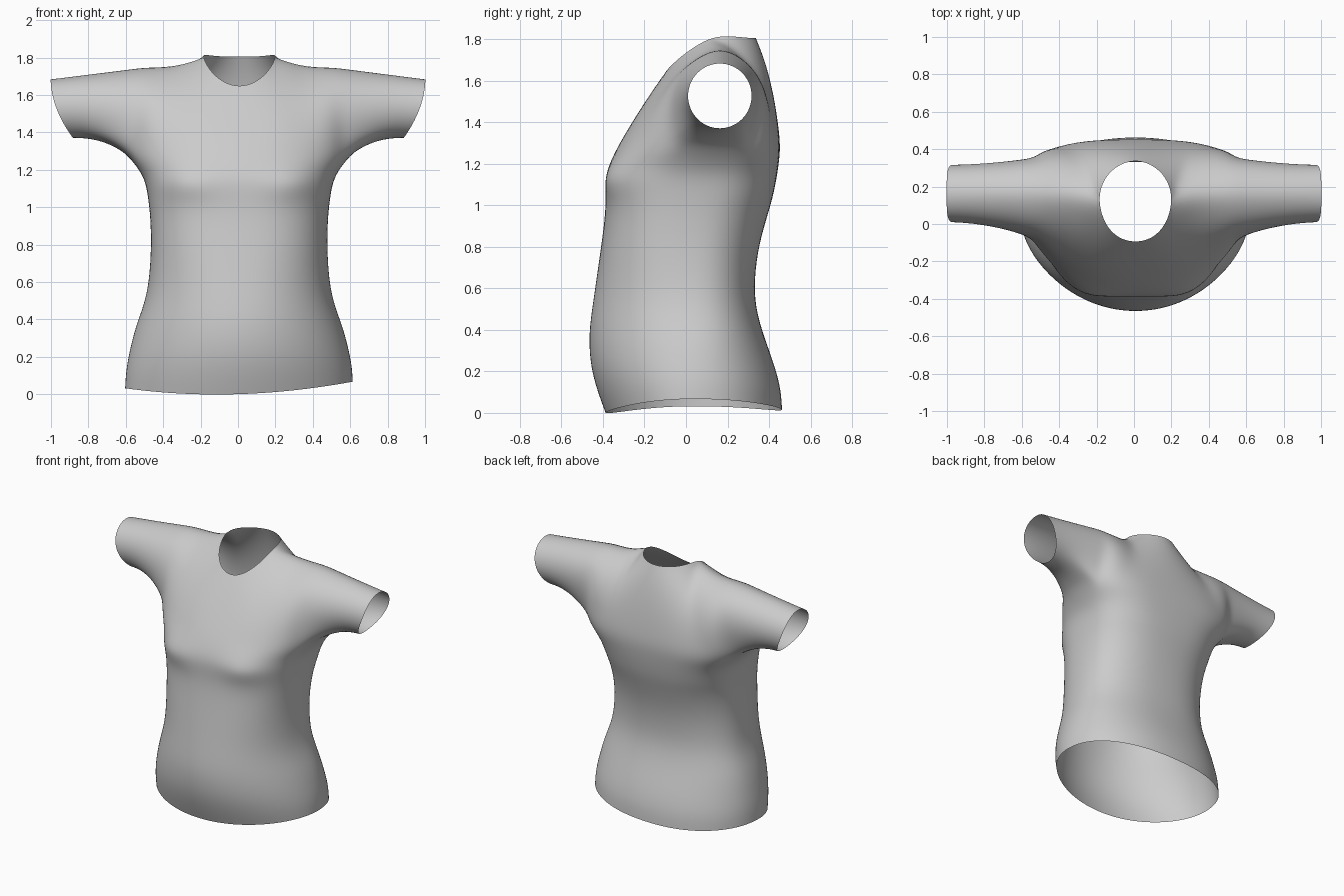
import bpy, bmesh, math
from mathutils import Vector

if "Cube" in bpy.data.objects:
    bpy.data.objects.remove(bpy.data.objects["Cube"])

M = 6        # yoke rows between armpit level and shoulder
SLEEVE = 6   # sleeve rows

# Torso sections: z, half width, front y, back y, side y, front squareness, back squareness
SECTIONS = [
    (0.00, 0.612, -0.39, 0.465, 0.03, 2.0, 2.2),
    (0.10, 0.608, -0.428, 0.460, 0.03, 2.0, 2.2),
    (0.22, 0.588, -0.462, 0.430, 0.03, 2.0, 2.2),
    (0.36, 0.557, -0.472, 0.380, 0.03, 2.0, 2.3),
    (0.48, 0.510, -0.458, 0.343, 0.02, 2.1, 2.4),
    (0.60, 0.484, -0.440, 0.328, 0.02, 2.2, 2.4),
    (0.78, 0.472, -0.414, 0.345, 0.02, 2.4, 2.4),
    (0.94, 0.476, -0.392, 0.390, 0.03, 2.5, 2.5),
    (1.03, 0.486, -0.388, 0.418, 0.05, 2.6, 2.7),
    (1.12, 0.499, -0.388, 0.436, 0.07, 2.7, 2.9),
    (1.19, 0.527, -0.374, 0.447, 0.10, 2.5, 3.0),
    (1.28, 0.600, -0.332, 0.457, 0.13, 2.3, 3.1),
]
# Neckline then shoulder seam, from the centre outwards
SHOULDER = [(0.2, 0.12, 1.815), (0.3, 0.15, 1.778), (0.4, 0.16, 1.762), (0.5, 0.165, 1.757)]
FRONT_TOP = [(0, -0.1, 1.64), (0.09, -0.08, 1.666), (0.165, -0.005, 1.735)] + SHOULDER
BACK_TOP = [(0, 0.35, 1.805), (0.11, 0.31, 1.805), (0.18, 0.225, 1.815)] + SHOULDER


def section(z, w, yf, yb, yc, nf, nb):
    """Half ring from the front centre round the side to the back centre."""
    pts = []
    for j in range(17):
        t = math.pi * j / 16
        s, c = abs(math.sin(t)), math.cos(t)
        n, end = (nf, yf) if j <= 8 else (nb, yb)
        x, y = w * s ** (2 / n), yc + (end - yc) * abs(c) ** (2 / n)
        if j < 8:   # bust
            y -= 0.034 * math.exp(-((x - 0.28) / 0.13) ** 2 - ((z - 1.13) / 0.075) ** 2)
        lift = (0.05 * s * s + (0.015 if c < 0 else 0) * c * c) * max(0, 1 - z / 0.36)
        pts.append(Vector((x, y, z + lift)))
    return pts


def yoke_column(b, top, ky, kz):
    """Curved line from the chest up to the neck or shoulder."""
    t = Vector(top)
    c = Vector(((b.x + t.x) / 2, b.y + ky * (t.y - b.y), b.z + kz * (t.z - b.z)))
    return [b * (1 - u) ** 2 + c * 2 * u * (1 - u) + t * u * u
            for u in [i / M for i in range(M + 1)]]


def grid(bm, rows, closed=False):
    vs = [[bm.verts.new(p) for p in r] for r in rows]
    n = len(rows[0])
    for a, b in zip(vs, vs[1:]):
        for k in range(n if closed else n - 1):
            m = (k + 1) % n
            bm.faces.new((a[k], a[m], b[m], b[k]))


bm = bmesh.new()

# Torso from hem to armpits
rings = [section(*s) for s in SECTIONS]
grid(bm, rings)
base = rings[-1]

# Front and back yoke, meeting along the shoulder seam
front, back = [], []
for j in range(7):
    f = (j / 6) ** 2
    front.append(yoke_column(base[j], FRONT_TOP[j], 0.45 - 0.75 * f, 0.5 + 0.35 * f))
    back.append(yoke_column(base[16 - j], BACK_TOP[j], 0.25 - 1.3 * f, 0.62 + 0.23 * f))
grid(bm, list(zip(*front)))
grid(bm, list(zip(*back[::-1])))

# Sleeve lofted from the armhole loop to a slanted round cuff
armhole = front[6] + back[6][-2::-1] + [base[9], base[8], base[7]]
cuff = []
for k in range(16):
    a = (k - 6) * math.pi / 8
    s = math.cos(a)
    cuff.append(Vector((0.972 + 0.06 * s - 0.03 * s * s,
                        0.163 + 0.157 * math.sin(a), 1.527 + 0.16 * s)))
loops = []
for i in range(SLEEVE + 1):
    u = i / SLEEVE
    loop = []
    for k, (p, q) in enumerate(zip(armhole, cuff)):
        low = 0.5 - 0.5 * math.cos((k - 6) * math.pi / 8)
        e = 1 - (1 - u) ** (1 + 1.4 * low)
        loop.append(Vector((p.x + (q.x - p.x) * u, p.y + (q.y - p.y) * e, p.z + (q.z - p.z) * e)))
    loops.append(loop[::-1])
grid(bm, loops, closed=True)

# Other half
bmesh.ops.remove_doubles(bm, verts=bm.verts, dist=0.0005)
for v in bm.verts:
    if v.co.x < 0.001:
        v.co.x = 0
bmesh.ops.mirror(bm, geom=bm.verts[:] + bm.edges[:] + bm.faces[:], axis='X', merge_dist=0.0005)
bmesh.ops.remove_doubles(bm, verts=bm.verts, dist=0.0005)

# Slightly uneven hang: hem tilts up on one side and the body sits a little off centre
for v in bm.verts:
    v.co.z += 0.033 * v.co.x * max(0, 1 - v.co.z / 0.4)
    v.co.x += 0.008 * (1 - v.co.x ** 2)

# Make every face point outwards
bmesh.ops.recalc_face_normals(bm, faces=bm.faces)
bm.faces.ensure_lookup_table()
if bm.faces[0].normal.y > 0:
    bmesh.ops.reverse_faces(bm, faces=bm.faces)
for f in bm.faces:
    f.smooth = True

mesh = bpy.data.meshes.new("shirt")
bm.to_mesh(mesh)
bm.free()
shirt = bpy.data.objects.new("shirt", mesh)
bpy.context.collection.objects.link(shirt)

# Plain grey cloth
cloth = bpy.data.materials.new("grey_cloth")
cloth.diffuse_color = (0.6, 0.6, 0.6, 1)
cloth.use_nodes = True
cloth.node_tree.nodes["Principled BSDF"].inputs["Base Color"].default_value = cloth.diffuse_color
mesh.materials.append(cloth)

# Smooth the surface
smooth = shirt.modifiers.new("smooth", 'SUBSURF')
smooth.levels = smooth.render_levels = 2
